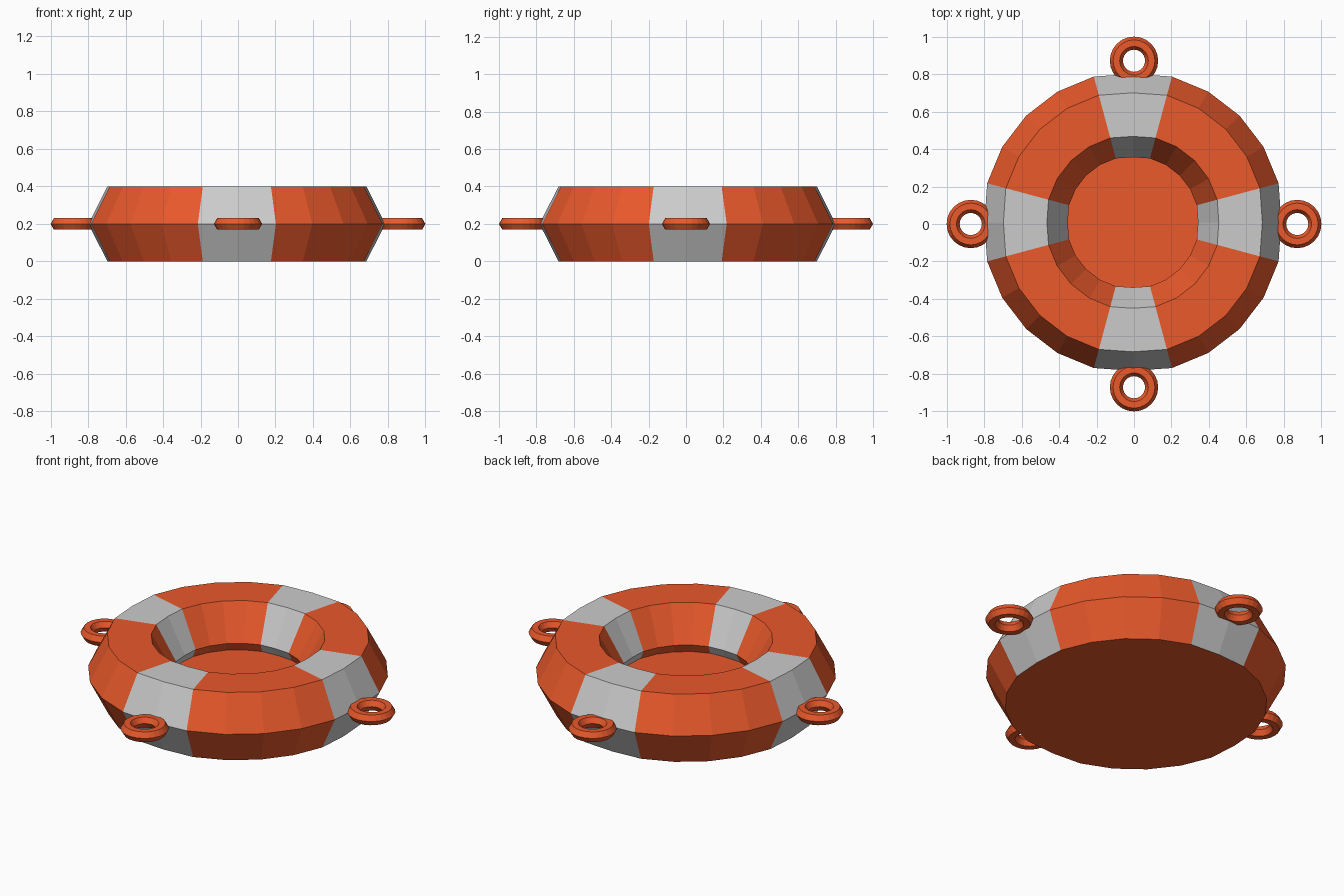
import bpy, bmesh
from math import cos, sin, pi

if "Cube" in bpy.data.objects:
    bpy.data.objects.remove(bpy.data.objects["Cube"])

def material(name, rgb):
    m = bpy.data.materials.new(name)
    m.diffuse_color = (*rgb, 1)
    m.use_nodes = True
    m.node_tree.nodes["Principled BSDF"].inputs["Base Color"].default_value = m.diffuse_color
    return m

orange = material("orange", (0.82, 0.10, 0.024))
grey = material("grey", (0.8, 0.8, 0.8))

SIDES = 24
CX, CY = -0.006, 0.009

# Float body: revolved (radius, height) profile, from recessed floor over the rim to the base
profile = [(0.377, 0.15), (0.353, 0.2), (0.466, 0.4),
           (0.702, 0.4), (0.805, 0.2), (0.702, 0.0)]
bm = bmesh.new()
rings = []
for r, z in profile:
    ring = []
    for i in range(SIDES):
        k = r * (0.984 if i % 6 == 0 else 1.0)
        a = 2 * pi * i / SIDES
        ring.append(bm.verts.new((CX + k * cos(a), CY + k * sin(a), z)))
    rings.append(ring)
for lower, upper in zip(rings, rings[1:]):
    for i in range(SIDES):
        j = (i + 1) % SIDES
        f = bm.faces.new((lower[i], upper[i], upper[j], lower[j]))
        # Grey bands: one segment on each side of every axis
        f.material_index = 1 if i % 6 in (0, 5) else 0
# Recessed floor and flat base
bm.faces.new(rings[0])
bm.faces.new(rings[-1][::-1])
bmesh.ops.recalc_face_normals(bm, faces=bm.faces[:])
mesh = bpy.data.meshes.new("float_body")
bm.to_mesh(mesh)
bm.free()
mesh.materials.append(orange)
mesh.materials.append(grey)
body = bpy.data.objects.new("float_body", mesh)
bpy.context.collection.objects.link(body)

# Four tie rings around the rim
for n, name in enumerate(("right", "back", "left", "front")):
    a = n * pi / 2
    bpy.ops.mesh.primitive_torus_add(
        major_segments=24, minor_segments=6, major_radius=0.094, minor_radius=0.035,
        location=(0.871 * cos(a), 0.871 * sin(a), 0.2), rotation=(0, 0, a))
    tie = bpy.context.object
    tie.name = name + "_tie_ring"
    tie.data.materials.append(orange)
    for p in tie.data.polygons:
        p.use_smooth = False
